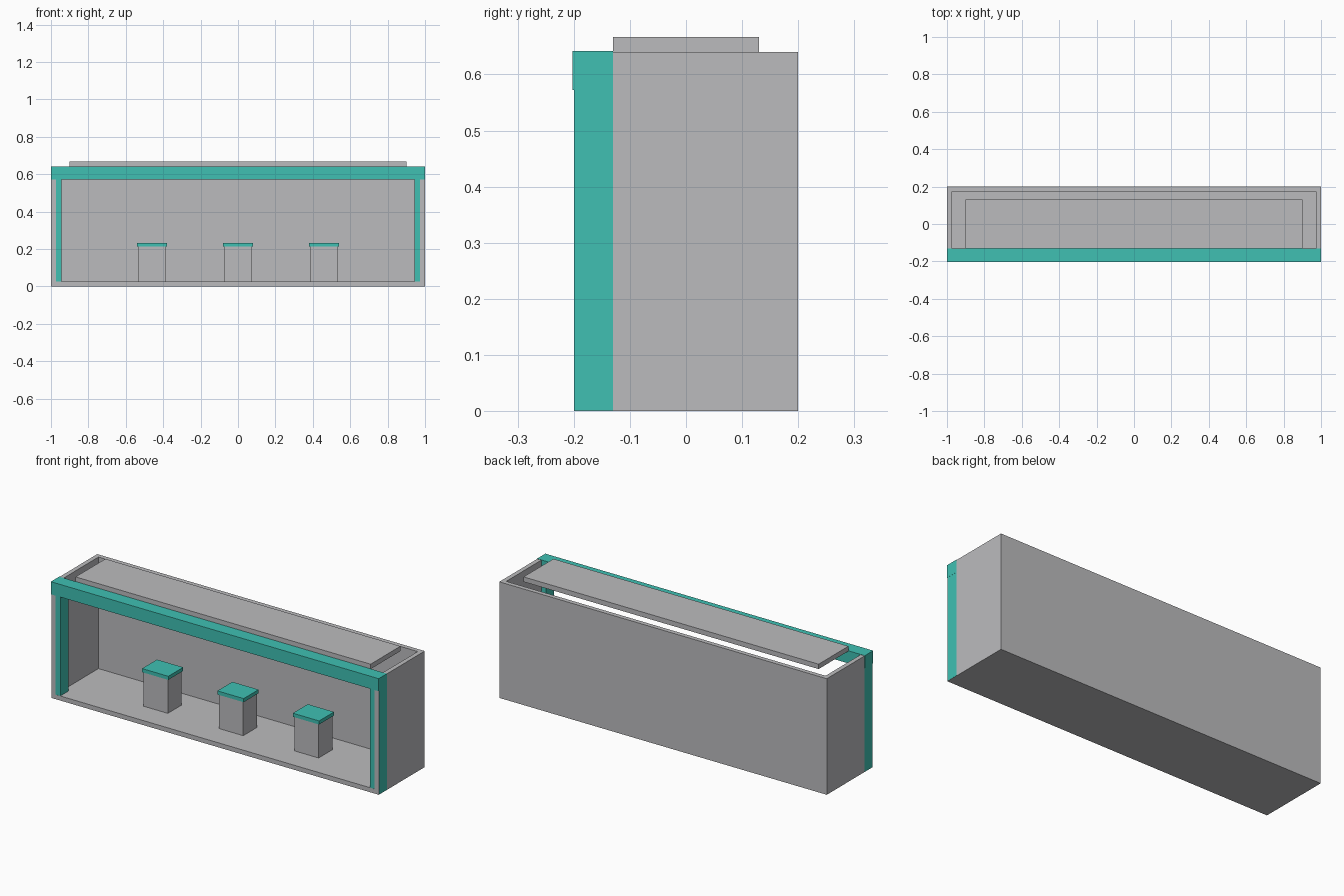
import bpy

default = bpy.data.objects.get("Cube")
if default:
    bpy.data.objects.remove(default, do_unlink=True)


def make_material(name, colour):
    mat = bpy.data.materials.new(name)
    mat.use_nodes = True
    mat.diffuse_color = colour
    mat.node_tree.nodes["Principled BSDF"].inputs["Base Color"].default_value = colour
    return mat


grey = make_material("light grey", (0.5, 0.5, 0.515, 1))
teal = make_material("teal", (0.05, 0.53, 0.45, 1))


def box(name, xs, ys, zs, mat):
    """Axis-aligned block given by its extents along each axis."""
    spans = (xs, ys, zs)
    bpy.ops.mesh.primitive_cube_add(size=1, location=[(a + b) / 2 for a, b in spans])
    obj = bpy.context.object
    obj.name = obj.data.name = name
    obj.scale = [b - a for a, b in spans]
    bpy.ops.object.transform_apply(location=False, rotation=False, scale=True)
    obj.data.materials.append(mat)
    return obj


def mirrored_box(name, near, far, ys, zs, mat):
    """Matching blocks on the left (+x) and right (-x)."""
    box("left_" + name, (near, far), ys, zs, mat)
    box("right_" + name, (-far, -near), ys, zs, mat)


WALL, HEIGHT, DEPTH = 0.025, 0.64, 0.2
OUTER = 0.999
INNER = OUTER - WALL

# Open-fronted shell
box("floor", (-INNER, INNER), (-DEPTH, DEPTH - WALL), (0, WALL), grey)
box("back_wall", (-INNER, INNER), (DEPTH - WALL, DEPTH), (0, HEIGHT), grey)
mirrored_box("side_wall", INNER, OUTER, (-DEPTH, DEPTH), (0, HEIGHT), grey)

# Front frame, with posts set just behind the shell's front edge
mirrored_box("front_post", 0.944, 0.9995, (-0.1995, -0.13), (0.001, 0.58), teal)
box("front_beam", (-1, 1), (-0.2025, -0.13), (0.572, 0.6415), teal)

# Raised roof panel
box("roof_panel", (-0.9, 0.9), (-0.13, 0.13), (HEIGHT, 0.667), grey)

# Row of three stools
for side, x in (("right", -0.46), ("middle", 0), ("left", 0.46)):
    box(side + "_stool_base", (x - 0.074, x + 0.074), (-0.06, 0.06), (WALL, 0.213), grey)
    box(side + "_stool_seat", (x - 0.08, x + 0.08), (-0.065, 0.065), (0.213, 0.233), teal)
